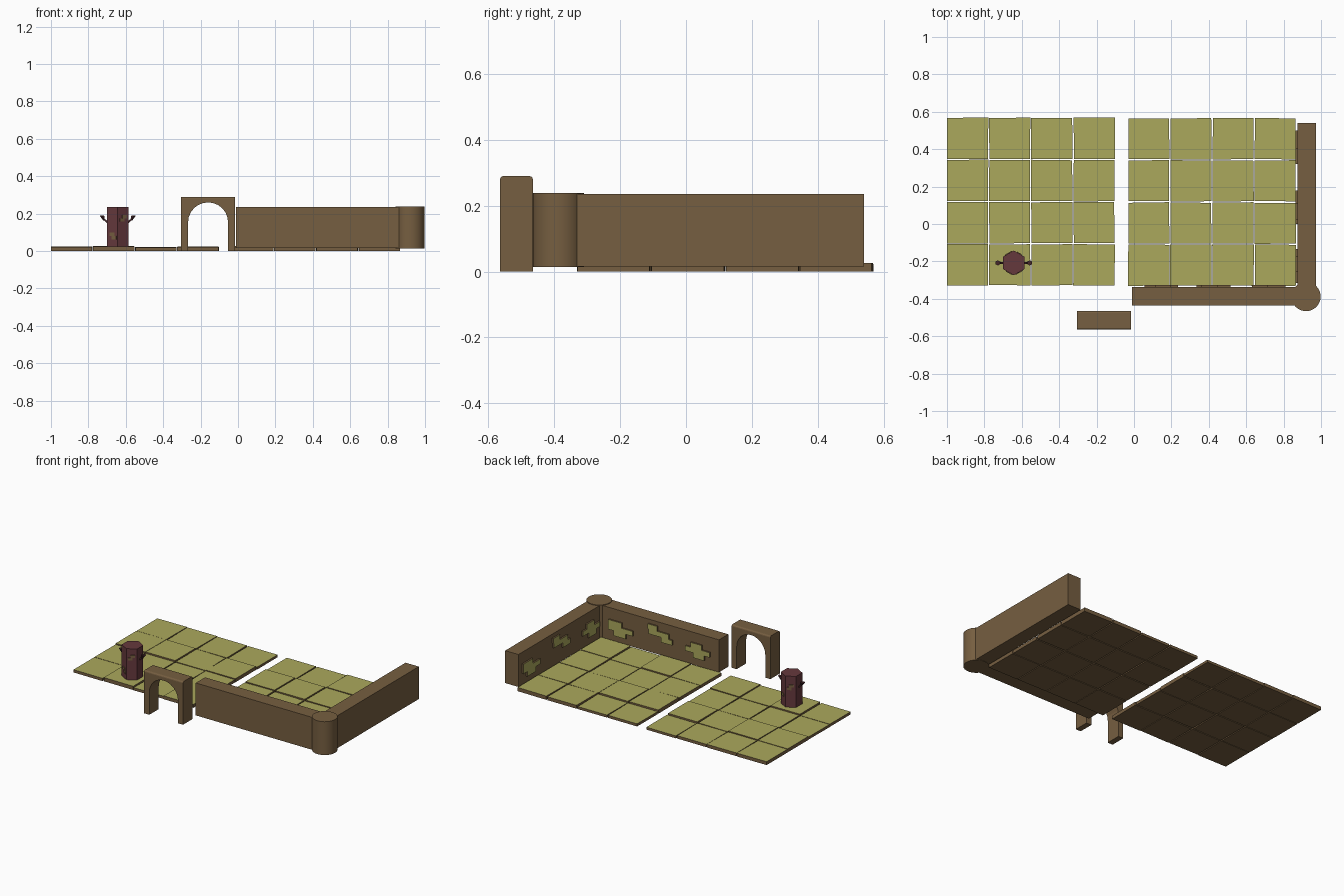
import bpy, bmesh, math, random
from mathutils import Vector

if "Cube" in bpy.data.objects:
    bpy.data.objects.remove(bpy.data.objects["Cube"])
random.seed(4)


def material(name, rgb):
    m = bpy.data.materials.new(name)
    m.diffuse_color = (*rgb, 1)
    m.use_nodes = True
    m.node_tree.nodes["Principled BSDF"].inputs["Base Color"].default_value = m.diffuse_color
    return m


GREEN = material("moss green", (0.41, 0.395, 0.108))
BROWN = material("stone brown", (0.181, 0.113, 0.052))
MAROON = material("dark maroon", (0.130, 0.040, 0.046))
DARK = material("torch dark", (0.060, 0.020, 0.023))


def finish(bm, name, mats, rule=None):
    bmesh.ops.recalc_face_normals(bm, faces=bm.faces)
    if rule:
        for f in bm.faces:
            f.material_index = rule(f)
    me = bpy.data.meshes.new(name)
    bm.to_mesh(me)
    bm.free()
    for m in mats:
        me.materials.append(m)
    ob = bpy.data.objects.new(name, me)
    bpy.context.collection.objects.link(ob)
    return ob


def add_prism(bm, pts, offset):
    """Extrude a closed outline of 3D points by an offset."""
    f = bm.faces.new([bm.verts.new(p) for p in pts])
    top = bmesh.ops.extrude_face_region(bm, geom=[f])["geom"]
    vs = [g for g in top if isinstance(g, bmesh.types.BMVert)]
    bmesh.ops.translate(bm, verts=vs, vec=offset)
    if f.is_valid is False:
        return
    # keep the volume closed
    holes = [e for e in bm.edges if e.is_boundary]
    if holes:
        bmesh.ops.holes_fill(bm, edges=holes)


def add_box(bm, x0, x1, y0, y1, z0, z1):
    add_prism(bm, [(x0, y0, z0), (x1, y0, z0), (x1, y1, z0), (x0, y1, z0)],
              Vector((0, 0, z1 - z0)))


def box(name, *dims):
    bm = bmesh.new()
    add_box(bm, *dims)
    return finish(bm, name, [BROWN])


# floors: 4 x 4 uneven tiles, green on top, brown sides and bottom
def floor(name, x0, y0):
    bm = bmesh.new()
    p, s = 0.2255, 0.2195
    j = lambda a=0.002: random.uniform(-a, a)
    for i in range(4):
        for k in range(4):
            x, y = x0 + i * p, y0 + k * p
            h = random.uniform(0.016, 0.026)
            edge = lambda v: max(-1.0, v)
            add_prism(bm, [(edge(x + j()), y + j(), 0), (x + s + j(), y + j(), 0),
                           (x + s + j(), y + s + j(), 0), (edge(x + j()), y + s + j(), 0)],
                      Vector((0, 0, h)))
    return finish(bm, name, [BROWN, GREEN], lambda f: int(f.normal.z > 0.5))


floor("left_floor", -1.0, -0.328)
floor("right_floor", -0.031, -0.33)

# walls and corner pillar
box("front_wall", -0.01, 0.92, -0.437, -0.338, 0.016, 0.235)
box("right_wall", 0.874, 0.973, -0.39, 0.54, 0.016, 0.235)
bpy.ops.mesh.primitive_cylinder_add(vertices=32, radius=0.078, depth=0.225,
                                    location=(0.92, -0.388, 0.1265))
pillar = bpy.context.object
pillar.name = "corner_pillar"
pillar.data.materials.append(BROWN)
bpy.ops.object.shade_smooth_by_angle()

# brick clusters standing out of the inner wall faces: rows of (start, end, z0)
SHAPES = [
    [(-0.01, 0.09, 0.125), (-0.09, 0.09, 0.092), (-0.04, 0.05, 0.059)],
    [(0.02, 0.09, 0.175), (-0.065, 0.085, 0.142), (-0.09, -0.01, 0.109)],
    [(-0.03, 0.05, 0.135), (-0.09, 0.09, 0.102), (-0.05, 0.03, 0.069)],
]
bm = bmesh.new()
for c, shape in zip((0.72, 0.425, 0.145), SHAPES):
    for a, b, z in shape:
        add_box(bm, c + a, c + b, -0.338, -0.327, z, z + 0.033)
finish(bm, "front_wall_bricks", [BROWN, GREEN], lambda f: int(f.normal.y > 0.5))
bm = bmesh.new()
for c, shape in zip((0.41, 0.09, -0.225), SHAPES):
    for a, b, z in shape:
        add_box(bm, 0.863, 0.874, c + a, c + b, z, z + 0.033)
finish(bm, "right_wall_bricks", [BROWN, GREEN], lambda f: int(f.normal.x < -0.5))

# free-standing archway
bm = bmesh.new()
cx, r, spring, n = -0.16, 0.107, 0.153, 12
outline = [(-0.305, 0), (-0.305, 0.29), (-0.015, 0.29), (-0.015, 0), (cx + r, 0)]
outline += [(cx + r * math.cos(math.pi * i / n), spring + r * math.sin(math.pi * i / n))
            for i in range(n + 1)]
outline.append((cx - r, 0))
add_prism(bm, [(x, -0.565, z) for x, z in outline], Vector((0, 0.1, 0)))
ridge = [e for e in bm.edges if all(v.co.z > 0.285 for v in e.verts)
         and abs(e.verts[0].co.x - e.verts[1].co.x) > 0.1]
bmesh.ops.bevel(bm, geom=ridge, offset=0.01, segments=3, profile=0.5, affect='EDGES')
finish(bm, "archway", [BROWN])

# six-sided column with loose brick plates
CX, CY, R = -0.643, -0.208, 0.066
bm = bmesh.new()
add_prism(bm, [(CX + R * math.sin(i * math.pi / 3), CY + R * math.cos(i * math.pi / 3), 0.015)
               for i in range(6)], Vector((0, 0, 0.22)))
finish(bm, "hex_column", [MAROON])
bm = bmesh.new()
apothem = R * math.cos(math.pi / 6)
for deg, spots in ((-120, [(0.0, 0.08), (0.012, 0.062)]), (-60, [(0.008, 0.175), (-0.008, 0.157)]),
                   (60, [(0.0, 0.09)]), (120, [(0.005, 0.16), (-0.008, 0.142)])):
    a = math.radians(deg)
    nrm, tan = Vector((math.cos(a), math.sin(a), 0)), Vector((-math.sin(a), math.cos(a), 0))
    for t, z in spots:
        c = Vector((CX, CY, z)) + nrm * (apothem - 0.001) + tan * t
        pts = [c + tan * u + Vector((0, 0, w)) for u, w in
               ((-0.014, 0), (0.014, 0), (0.014, 0.018), (-0.014, 0.018))]
        add_prism(bm, pts, nrm * 0.005)
finish(bm, "column_bricks", [BROWN])

# torch holders on both sides of the column
for side, name in ((-1, "left_torch"), (1, "right_torch")):
    bm = bmesh.new()
    x0, x1 = CX + side * 0.054, CX + side * 0.078
    pts = [(x0, CY - 0.005, 0.146), (x0, CY + 0.005, 0.146),
           (x0, CY + 0.005, 0.158), (x0, CY - 0.005, 0.158)]
    add_prism(bm, pts, Vector((x1 - x0, 0, 0.022)))
    cup = bmesh.ops.create_cone(bm, cap_ends=True, segments=6, radius1=0.006,
                                radius2=0.014, depth=0.026)
    for v in cup["verts"]:
        v.co.x += side * v.co.z * 0.45
        v.co += Vector((x1 + side * 0.001, CY, 0.177))
    finish(bm, name, [DARK])
